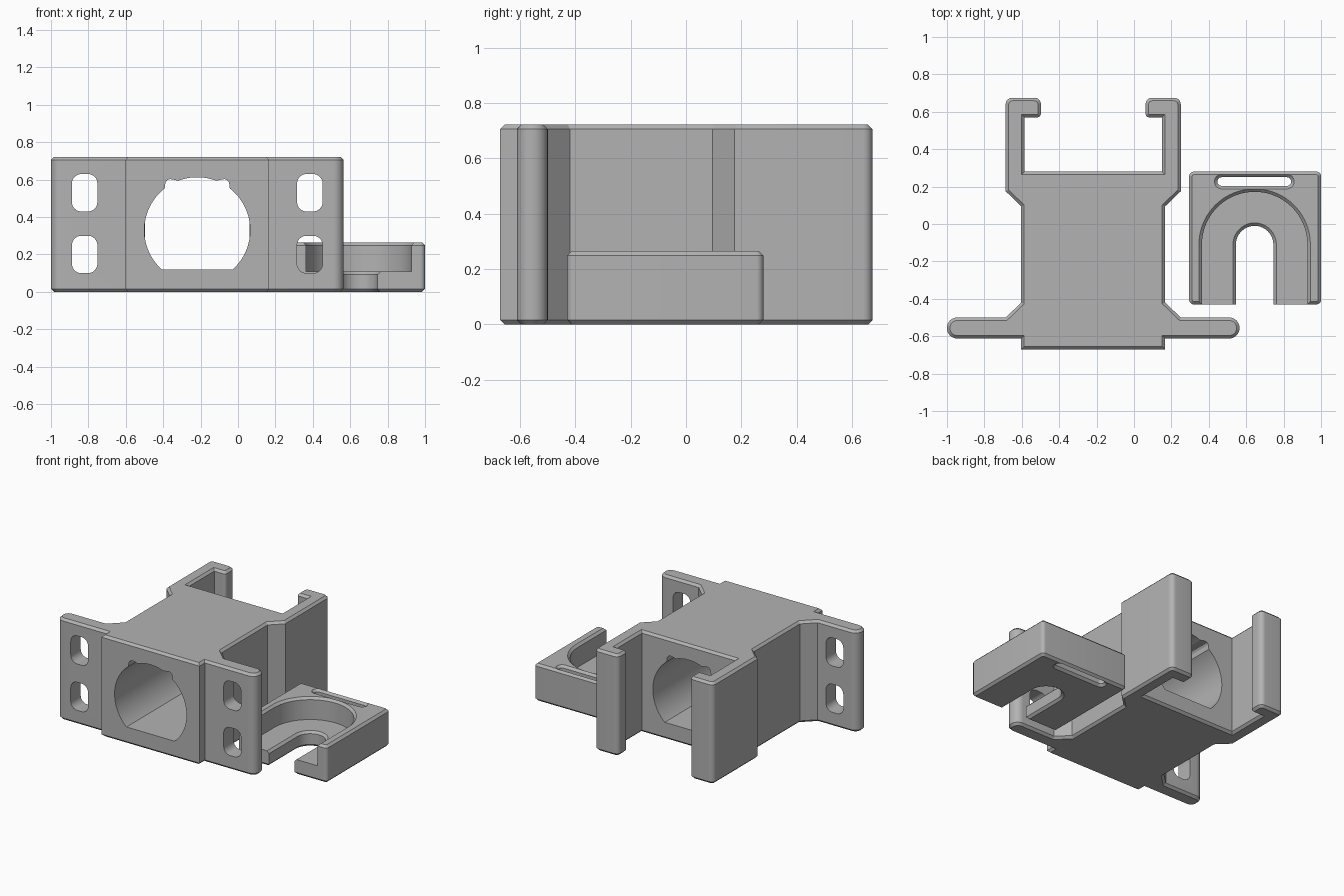
import bpy, bmesh, math
from mathutils import Vector, Matrix

cube = bpy.data.objects.get("Cube")
if cube:
    bpy.data.objects.remove(cube, do_unlink=True)

grey = bpy.data.materials.new("plain grey")
grey.use_nodes = True
shade = (0.45, 0.45, 0.45, 1)
grey.diffuse_color = shade
grey.node_tree.nodes["Principled BSDF"].inputs["Base Color"].default_value = shade

CHAMFER = 0.016
AXIS_X = -0.218


def fillet(corners, steps=8):
    """Round the corners of a closed outline given as (x, y, radius)."""
    out = []
    n = len(corners)
    for i, (x, y, r) in enumerate(corners):
        p = Vector((x, y))
        if r == 0:
            out.append(p)
            continue
        a = (Vector(corners[i - 1][:2]) - p).normalized()
        b = (Vector(corners[(i + 1) % n][:2]) - p).normalized()
        half = a.angle(b) / 2
        centre = p + (a + b).normalized() * r / math.sin(half)
        start = p + a * r / math.tan(half) - centre
        sweep = start.angle_signed(p + b * r / math.tan(half) - centre)
        for k in range(steps + 1):
            out.append(centre + Matrix.Rotation(-sweep * k / steps, 2) @ start)
    return out


def rounded_rect(cx, cy, w, h, r):
    return fillet([(cx - w, cy - h, r), (cx + w, cy - h, r),
                   (cx + w, cy + h, r), (cx - w, cy + h, r)])


def arch(r, cx=0.645, cy=-0.11, front=-0.6, steps=40):
    """Half circle at the back with straight sides running forward."""
    arc = [Vector((cx + r * math.cos(math.pi * k / steps),
                   cy + r * math.sin(math.pi * k / steps))) for k in range(steps + 1)]
    return [Vector((cx - r, front)), Vector((cx + r, front))] + arc


def loft(name, layers, chamfer=0, along_y=False):
    """Skin a stack of (height, outline) layers into a closed solid."""
    bm = bmesh.new()
    rings = []
    for h, outline in layers:
        rings.append([bm.verts.new((p.x, h, p.y) if along_y else (p.x, p.y, h))
                      for p in outline])
    caps = [bm.faces.new(rings[0]), bm.faces.new(rings[-1])]
    for low, high in zip(rings, rings[1:]):
        for i in range(len(low)):
            bm.faces.new((low[i - 1], low[i], high[i], high[i - 1]))
    bmesh.ops.recalc_face_normals(bm, faces=bm.faces)
    if chamfer:
        edges = [e for f in caps for e in f.edges]
        bmesh.ops.bevel(bm, geom=edges, offset=chamfer, segments=1,
                        affect='EDGES', profile=0.5)
    mesh = bpy.data.meshes.new(name)
    bm.to_mesh(mesh)
    bm.free()
    mesh.materials.append(grey)
    obj = bpy.data.objects.new(name, mesh)
    bpy.context.collection.objects.link(obj)
    return obj


def finish(obj, cutters):
    """Cut the openings, then smooth the round walls."""
    bpy.ops.object.select_all(action='DESELECT')
    obj.select_set(True)
    bpy.context.view_layer.objects.active = obj
    for c in cutters:
        c.hide_render = True
        mod = obj.modifiers.new("cut", 'BOOLEAN')
        mod.operation = 'DIFFERENCE'
        mod.solver = 'EXACT'
        mod.object = c
        bpy.ops.object.modifier_apply(modifier=mod.name)
        bpy.data.objects.remove(c, do_unlink=True)
    bpy.ops.object.shade_smooth_by_angle(angle=math.radians(28))


# Mount body: half outline mirrored about its own centre line
half = [(0.385, -0.672, 0), (0.385, -0.612, 0), (0.782, -0.612, 0.054),
        (0.782, -0.5, 0.054), (0.468, -0.5, 0), (0.385, -0.42, 0),
        (0.385, 0.095, 0), (0.468, 0.175, 0), (0.468, 0.675, 0.035),
        (0.28, 0.675, 0.035), (0.28, 0.57, 0.02), (0.368, 0.57, 0),
        (0.368, 0.28, 0)]
outline = fillet([(AXIS_X + x, y, r) for x, y, r in half] +
                 [(AXIS_X - x, y, r) for x, y, r in reversed(half)])
body = loft("mount_body", [(0, outline), (0.722, outline)], CHAMFER)

# Flat-bottomed bore with two small relief notches at the top
R = 0.283


def arc(a, b, n):
    return [(R * math.cos(math.radians(a + (b - a) * k / n)),
             R * math.sin(math.radians(a + (b - a) * k / n))) for k in range(n + 1)]


side = arc(-48, 52, 30) + [(0.17, 0.255), (0.16, 0.268), (0.145, 0.273),
                           (0.125, 0.27)] + arc(69, 88, 6)
bore = [Vector((AXIS_X + x, 0.33 + z)) for x, z in side] + \
       [Vector((AXIS_X - x, 0.33 + z)) for x, z in reversed(side)]
cutters = [loft("bore_cutter", [(-0.8, bore), (0.4, bore)], along_y=True)]

# Screw slots in both flanges
for sign in (-1, 1):
    for z in (0.2, 0.53):
        slot = rounded_rect(AXIS_X + sign * 0.602, z, 0.068, 0.1, 0.05)
        cutters.append(loft("screw_slot_cutter", [(-0.8, slot), (-0.45, slot)],
                            along_y=True))
finish(body, cutters)

# Retaining plate with stepped arch recess, open slot and strap slit
plate_outline = rounded_rect(0.6475, -0.075, 0.3525, 0.355, 0.025)
H = 0.265
plate = loft("retaining_plate", [(0, plate_outline), (H, plate_outline)], CHAMFER)
c = CHAMFER
recess = loft("recess_cutter", [(0.108, arch(0.282)), (H - c, arch(0.282)),
                                (H + c, arch(0.282 + 2 * c))])
notch = loft("notch_cutter", [(-c, arch(0.1 + 2 * c)), (c, arch(0.1)),
                              (0.108 - c, arch(0.1)), (0.108 + c, arch(0.1 + 2 * c))])


def slit(g):
    return rounded_rect(0.643, 0.227, 0.197 + g, 0.023 + g, 0.0225 + g)


strap = loft("strap_cutter", [(-c, slit(2 * c)), (c, slit(0)),
                              (H - c, slit(0)), (H + c, slit(2 * c))])
finish(plate, [recess, notch, strap])
